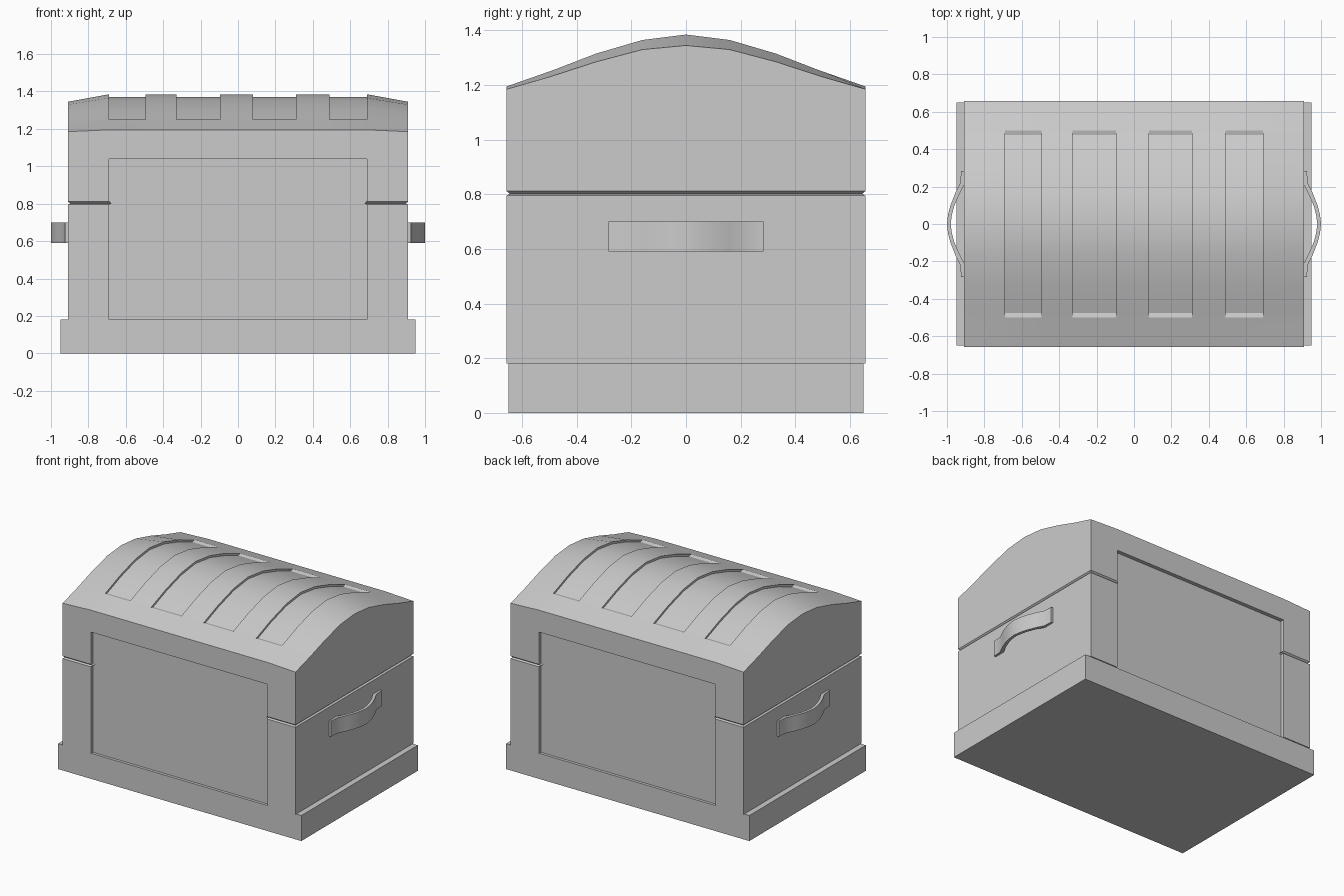
import bpy, bmesh

if "Cube" in bpy.data.objects:
    bpy.data.objects.remove(bpy.data.objects["Cube"])


def finish(bm, name):
    bmesh.ops.remove_doubles(bm, verts=bm.verts, dist=0.0004)
    bmesh.ops.dissolve_degenerate(bm, edges=bm.edges, dist=0.0004)
    bmesh.ops.recalc_face_normals(bm, faces=bm.faces)
    me = bpy.data.meshes.new(name)
    bm.to_mesh(me)
    bm.free()
    ob = bpy.data.objects.new(name, me)
    bpy.context.collection.objects.link(ob)
    bpy.ops.object.select_all(action='DESELECT')
    ob.select_set(True)
    bpy.context.view_layer.objects.active = ob
    bpy.ops.object.shade_smooth_by_angle(angle=0.5)
    return ob


def bridge(bm, rows, closed):
    for a, b in zip(rows, rows[1:]):
        n = len(a)
        for i in range(n if closed else n - 1):
            j = (i + 1) % n
            bm.faces.new((a[i], a[j], b[j], b[i]))


# plinth
bm = bmesh.new()
bmesh.ops.create_cube(bm, size=1)
for v in bm.verts:
    v.co = (v.co.x * 1.9, v.co.y * 1.3, (v.co.z + 0.5) * 0.18)
finish(bm, "plinth")

# chest shell: outline with recessed front and back panels, stacked in rings
bm = bmesh.new()
X, Y, PX, PY = 0.91, 0.657, 0.69, 0.63


def ring(z, inset, panel_y):
    x, y, p = X - inset, Y - inset, PX + inset
    half = [(-x, -y), (-p, -y), (-p, -panel_y), (p, -panel_y), (p, -y), (x, -y)]
    if inset:
        half = [(cx if abs(cx) > 0.8 else cx * (PX - inset) / p, cy) for cx, cy in half]
    pts = half + [(-a, -b) for a, b in half]
    return [bm.verts.new((a, b, z)) for a, b in pts]


rings = [ring(0.18, 0, PY), ring(0.795, 0, PY), ring(0.802, 0.012, PY),
         ring(0.812, 0, PY), ring(1.04, 0, PY), ring(1.04, 0, Y)]
bridge(bm, rings, True)
bm.faces.new(rings[0])

# arched lid: (y, ridge height, drop at the ends, inside slot range)
half = [(Y, 1.195, 0.01, 0), (0.50, 1.25, 0.02, 0), (0.475, 1.259, 0.021, 1),
        (0.33, 1.315, 0.03, 1), (0.16, 1.365, 0.035, 1)]
prof = [(-y, z, d, s) for y, z, d, s in half] + [(0, 1.385, 0.04, 1)] + half[::-1]
slots = [(-0.69, -0.495), (-0.33, -0.095), (0.08, 0.31), (0.49, 0.69)]
cols = [(-X, 0)]
for a, b in slots:
    cols += [(a, 0), (a, 1), (b, 1), (b, 0)]
cols.append((X, 0))
rows = []
for x, in_slot in cols:
    end = abs(x) == X
    rows.append([bm.verts.new((x, y, z - (d if end else 0) - 0.015 * in_slot * s))
                 for y, z, d, s in prof])
bridge(bm, rows, False)

# lid walls and gable ends
for k, side in ((0, -1), (-1, 1)):
    low = [bm.verts.new((x, side * Y, 1.04)) for x, _ in cols]
    bridge(bm, [low, [r[k] for r in rows]], False)
for r in (rows[0], rows[-1]):
    x = r[0].co.x
    corners = [bm.verts.new((x, s * Y, 1.04)) for s in (1, -1)]
    bm.faces.new(r + corners)
finish(bm, "chest")

# strap handles on both sides
arc = [(0.925, 0.283), (0.928, 0.22), (0.958, 0.16), (0.983, 0.095), (0.995, 0.045)]
outer = [(x, -y) for x, y in arc] + [(1.0, 0)] + arc[::-1]
for side, name in ((1, "right_handle"), (-1, "left_handle")):
    bm = bmesh.new()
    sections = [[bm.verts.new((side * px, y * k, z)) for px, k, z in
                 ((x, 1, 0.59), (x, 1, 0.70),
                  (x - 0.02, 1 if abs(y) > 0.25 else 0.95, 0.70),
                  (x - 0.02, 1 if abs(y) > 0.25 else 0.95, 0.59))] for x, y in outer]
    bridge(bm, sections, True)
    bm.faces.new(sections[0])
    bm.faces.new(sections[-1])
    finish(bm, name)
